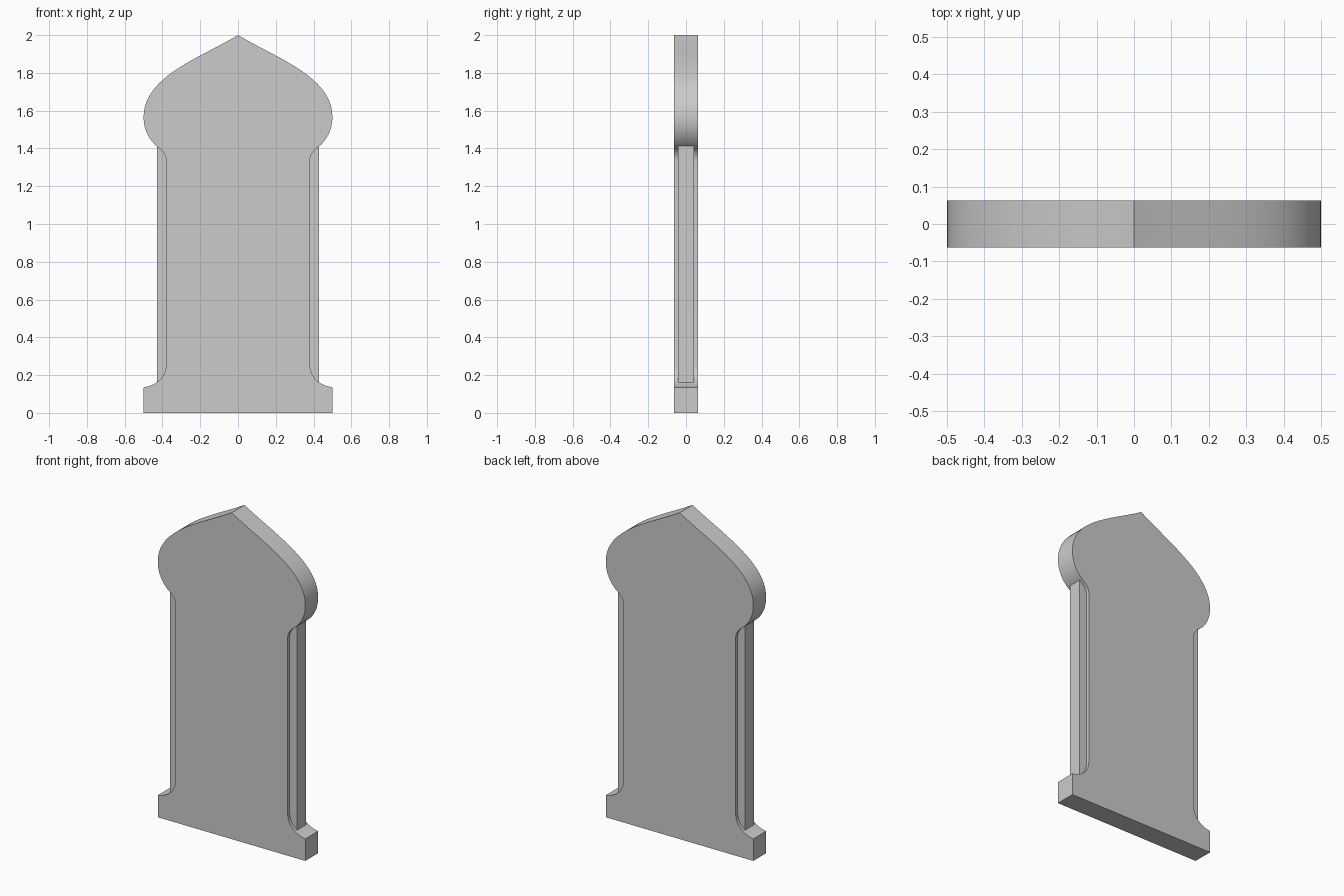
import bpy, bmesh, math
from mathutils import Vector
from mathutils.geometry import interpolate_bezier

if "Cube" in bpy.data.objects:
    bpy.data.objects.remove(bpy.data.objects["Cube"])

HALF_DEPTH = 0.0625
STRIP_DEPTH = 0.0425


def curve(a, b, c, d, n):
    pts = interpolate_bezier(*[Vector((p[0], 0, p[1])) for p in (a, b, c, d)], n)
    return [(p.x, p.z) for p in pts]


def extrude_profile(name, outline, half_depth):
    bm = bmesh.new()
    face = bm.faces.new([bm.verts.new((x, -half_depth, z)) for x, z in outline])
    new = bmesh.ops.extrude_face_region(bm, geom=[face])["geom"]
    verts = [v for v in new if isinstance(v, bmesh.types.BMVert)]
    bmesh.ops.translate(bm, verts=verts, vec=(0, 2 * half_depth, 0))
    bmesh.ops.recalc_face_normals(bm, faces=bm.faces)
    mesh = bpy.data.meshes.new(name)
    bm.to_mesh(mesh)
    bm.free()
    obj = bpy.data.objects.new(name, mesh)
    bpy.context.collection.objects.link(obj)
    return obj


# Right half of the outline: foot, concave flare, shaft, onion-shaped head
right = [(0.5, 0), (0.5, 0.135)]
right += curve((0.5, 0.135), (0.43, 0.145), (0.38, 0.19), (0.38, 0.26), 10)[1:]
right += curve((0.38, 1.33), (0.38, 1.37), (0.40, 1.39), (0.43, 1.412), 7)
right += curve((0.43, 1.412), (0.465, 1.44), (0.5, 1.495), (0.5, 1.565), 9)[1:]
right += curve((0.5, 1.565), (0.5, 1.78), (0.21, 1.875), (0, 2), 22)[1:-1]
left = [(-x, z) for x, z in reversed(right)]

stone = extrude_profile("headstone_slab", right + [(0, 2)] + left, HALF_DEPTH)

# Thinner core showing as a recessed strip down each side
core_outline = [(-0.43, 0.148), (0.43, 0.148), (0.43, 1.425), (-0.43, 1.425)]
core = extrude_profile("side_strip_core", core_outline, STRIP_DEPTH)
core.hide_render = True
core.hide_viewport = False

# Merge the core into the slab, then drop the helper
union = stone.modifiers.new("merge_core", "BOOLEAN")
union.operation = "UNION"
union.solver = "EXACT"
union.object = core
bpy.context.view_layer.objects.active = stone
stone.select_set(True)
bpy.ops.object.modifier_apply(modifier=union.name)
bpy.data.objects.remove(core)
bpy.ops.object.shade_smooth_by_angle(angle=math.radians(30))
